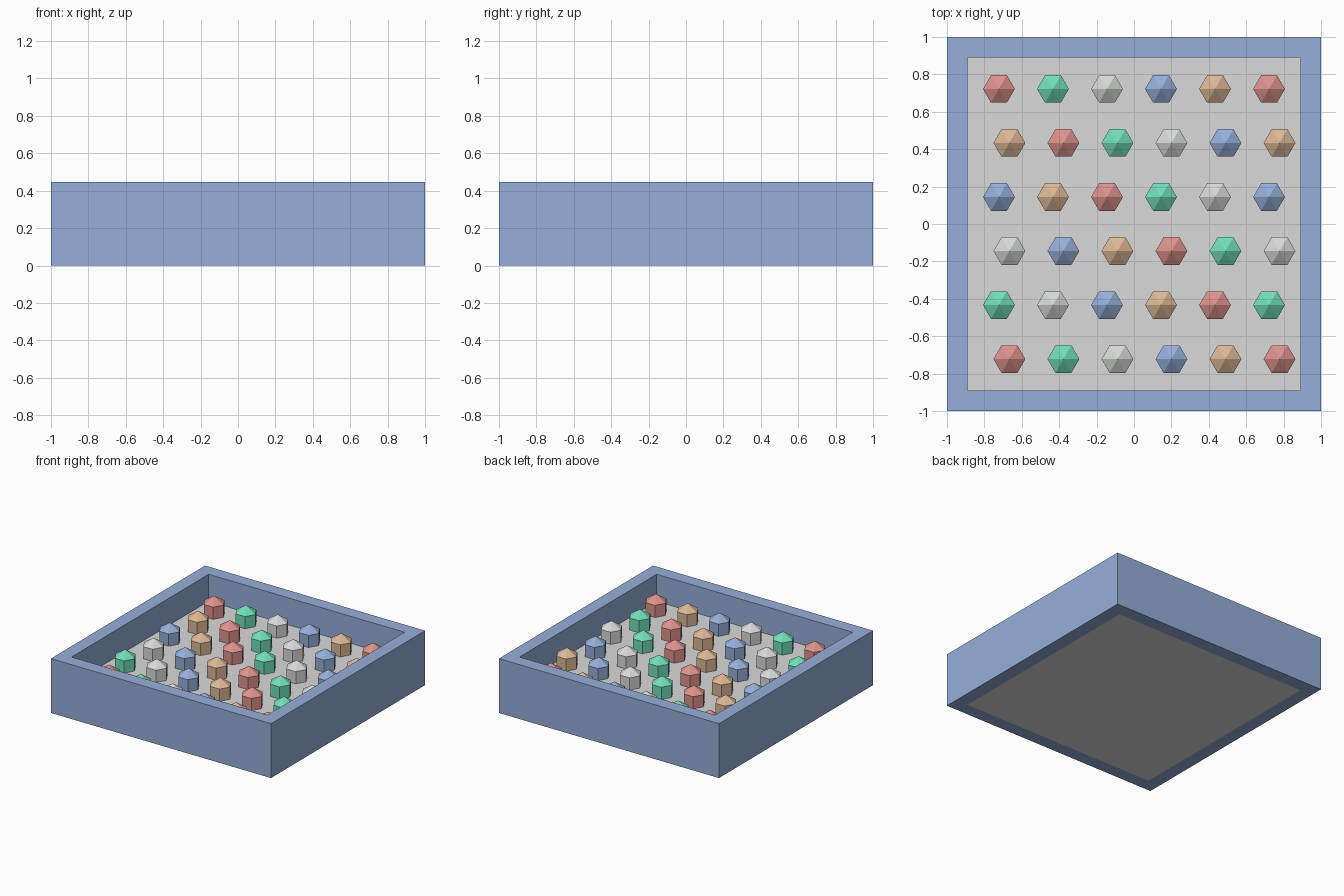
import bpy
import math

if "Cube" in bpy.data.objects:
    bpy.data.objects.remove(bpy.data.objects["Cube"])

WALL_TOP, OUTER, INNER = 0.447, 1.0, 0.89
FLOOR_Z = 0.225
PITCH, SHIFT = 0.2888, 0.056
STUD_R, STUD_RIM, STUD_TIP = 0.085, 0.325, 0.38


def material(name, rgb):
    """Flat material from 0-255 sRGB."""
    def lin(c):
        c /= 255
        return c / 12.92 if c <= 0.04045 else ((c + 0.055) / 1.055) ** 2.4
    m = bpy.data.materials.new(name)
    m.diffuse_color = (*[lin(c) for c in rgb], 1.0)
    m.use_nodes = True
    m.node_tree.nodes["Principled BSDF"].inputs["Base Color"].default_value = m.diffuse_color
    return m


red = material("soft red", (223, 146, 141))
green = material("mint green", (114, 222, 186))
grey = material("light grey", (216, 218, 216))
blue = material("soft blue", (150, 175, 218))
tan = material("tan", (221, 184, 150))
PALETTE = [red, green, grey, blue, tan]


def make_object(name, verts, faces, mat, location=(0, 0, 0)):
    mesh = bpy.data.meshes.new(name)
    mesh.from_pydata(verts, [], faces)
    mesh.materials.append(mat)
    obj = bpy.data.objects.new(name, mesh)
    obj.location = location
    bpy.context.collection.objects.link(obj)
    return obj


def square(r, z):
    return [(-r, -r, z), (r, -r, z), (r, r, z), (-r, r, z)]


# Tray frame: a rectangular wall profile swept around the square
rings = [square(OUTER, 0), square(OUTER, WALL_TOP),
         square(INNER, WALL_TOP), square(INNER, 0)]
verts = [v for ring in rings for v in ring]
faces = []
for k in range(4):
    n = (k + 1) % 4
    for i in range(4):
        j = (i + 1) % 4
        faces.append((k * 4 + i, k * 4 + j, n * 4 + j, n * 4 + i))
make_object("tray_frame", verts, faces, blue)

# Floor slab filling the frame, flush with the underside
verts = square(INNER, 0) + square(INNER, FLOOR_Z)
faces = [(3, 2, 1, 0), (4, 5, 6, 7)]
faces += [(i, (i + 1) % 4, (i + 1) % 4 + 4, i + 4) for i in range(4)]
make_object("tray_floor", verts, faces, grey)


# Hexagonal studs with low pointed caps, in staggered rows
def stud(name, x, y, mat):
    h = STUD_RIM - FLOOR_Z
    ring = [(STUD_R * math.cos(a * math.pi / 3), STUD_R * math.sin(a * math.pi / 3))
            for a in range(6)]
    verts = [(*p, 0) for p in ring] + [(*p, h) for p in ring]
    verts.append((0, 0, STUD_TIP - FLOOR_Z))
    faces = [(5, 4, 3, 2, 1, 0)]
    for i in range(6):
        j = (i + 1) % 6
        faces += [(i, j, j + 6, i + 6), (i + 6, j + 6, 12)]
    make_object(name, verts, faces, mat, (x, y, FLOOR_Z))


for row in range(6):
    for col in range(6):
        x = (col - 2.5) * PITCH + SHIFT * (row % 2)
        y = (2.5 - row) * PITCH
        stud(f"stud_{row}_{col}", x, y, PALETTE[(col - row) % 5])
